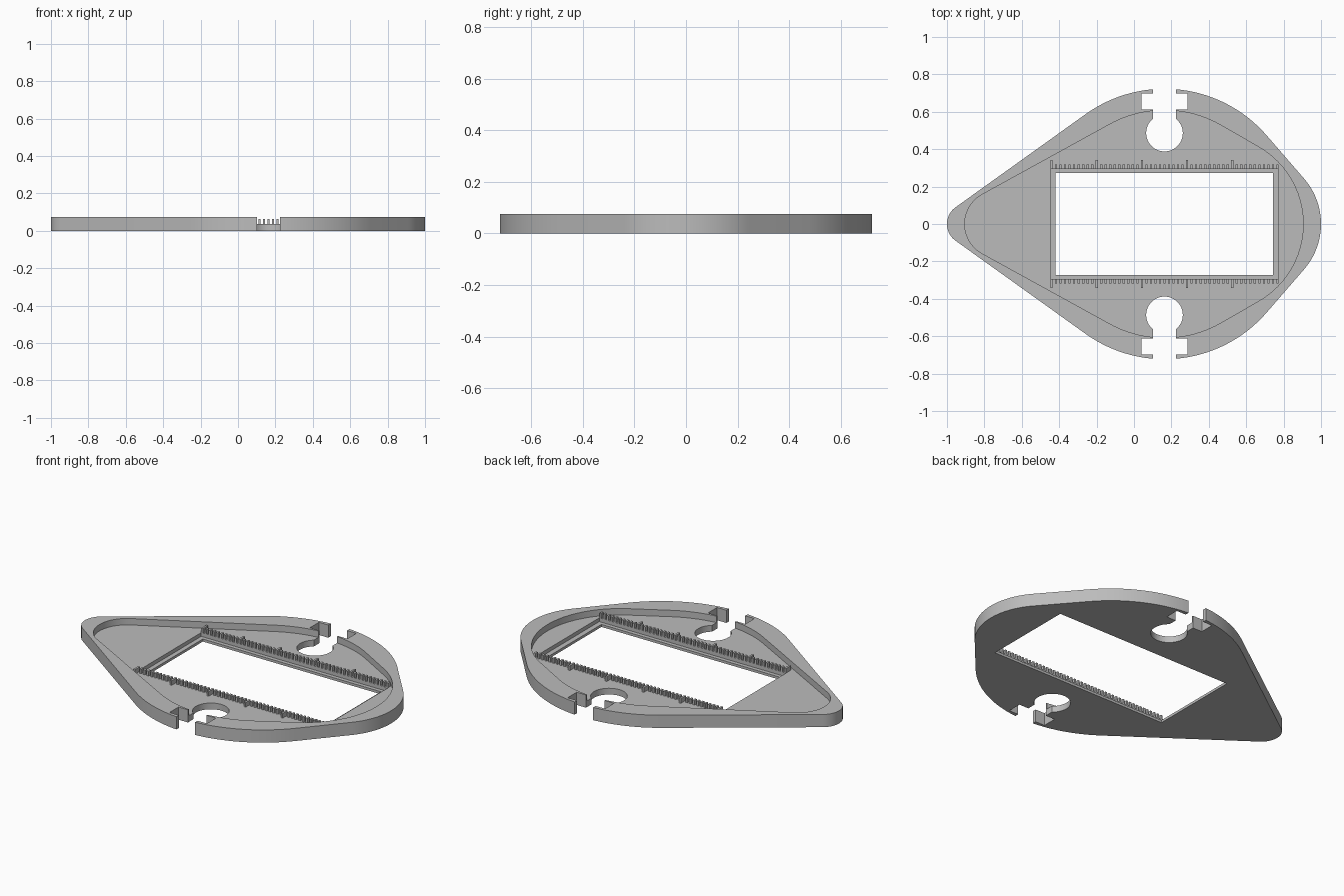
import bpy, bmesh
from math import acos, cos, sin, pi, radians

if "Cube" in bpy.data.objects:
    bpy.data.objects.remove(bpy.data.objects["Cube"])

RIM_TOP, FLOOR, LEDGE = 0.075, 0.037, 0.015
MID_X = 0.163          # centre of the broad middle and the keyholes

grey = bpy.data.materials.new("plain grey")
grey.use_nodes = True
grey.diffuse_color = (0.5, 0.5, 0.5, 1)
grey.node_tree.nodes["Principled BSDF"].inputs["Base Color"].default_value = (0.5, 0.5, 0.5, 1)


def make_object(name, bm):
    bmesh.ops.recalc_face_normals(bm, faces=bm.faces)
    mesh = bpy.data.meshes.new(name)
    bm.to_mesh(mesh)
    bm.free()
    mesh.materials.append(grey)
    obj = bpy.data.objects.new(name, mesh)
    bpy.context.collection.objects.link(obj)
    return obj


def prism(name, points, z0, z1):
    bm = bmesh.new()
    face = bm.faces.new([bm.verts.new((x, y, z0)) for x, y in points])
    new = bmesh.ops.extrude_face_region(bm, geom=[face])["geom"]
    top = [v for v in new if isinstance(v, bmesh.types.BMVert)]
    bmesh.ops.translate(bm, verts=top, vec=(0, 0, z1 - z0))
    return make_object(name, bm)


def rect(x0, x1, y0, y1):
    return [(x0, y0), (x1, y0), (x1, y1), (x0, y1)]


def arc(cx, cy, r, a0, a1, n):
    return [(cx + r * cos(a0 + (a1 - a0) * i / n), cy + r * sin(a0 + (a1 - a0) * i / n))
            for i in range(n + 1)]


def teardrop(left, right, r_left, r_mid, r_right):
    """Outline tangent to a small left, a large middle and a right circle."""
    cl, cr = left + r_left, right - r_right
    a = acos((r_mid - r_right) / (cr - MID_X))
    b = pi - acos((r_mid - r_left) / (MID_X - cl))
    return (arc(cr, 0, r_right, -a, a, 24) + arc(MID_X, 0, r_mid, a, b, 32)
            + arc(cl, 0, r_left, b, 2 * pi - b, 24)
            + arc(MID_X, 0, r_mid, -b, -a, 32))


def cut(target, points, z0, z1):
    cutter = prism("cutter", points, z0, z1)
    cutter.hide_render = True
    mod = target.modifiers.new("cut", 'BOOLEAN')
    mod.operation, mod.solver, mod.object = 'DIFFERENCE', 'EXACT', cutter
    bpy.context.view_layer.objects.active = target
    bpy.ops.object.modifier_apply(modifier=mod.name)
    bpy.data.objects.remove(cutter)


# Tray with raised rim
tray = prism("tray", teardrop(-1, 1, 0.11, 0.723, 0.37), 0, RIM_TOP)
cut(tray, teardrop(-0.905, 0.905, 0.18, 0.608, 0.475), FLOOR, 0.2)

# Window opening with a recessed ledge around it
cut(tray, rect(-0.447, 0.773, -0.295, 0.295), LEDGE, 0.2)
cut(tray, rect(-0.42, 0.743, -0.272, 0.272), -0.1, 0.2)

# Keyhole, neck and rim pocket on the front and back
for s in (-1, 1):
    cut(tray, arc(MID_X, s * 0.486, 0.098, 0, 2 * pi * 47 / 48, 47), -0.1, 0.2)
    cut(tray, rect(MID_X - 0.061, MID_X + 0.061, *sorted((s * 0.5, s * 0.9))), -0.1, 0.2)
    cut(tray, rect(MID_X - 0.122, MID_X + 0.122, *sorted((s * 0.613, s * 0.697))), -0.1, 0.2)

bpy.ops.object.select_all(action='DESELECT')
tray.select_set(True)
bpy.context.view_layer.objects.active = tray
bpy.ops.object.shade_smooth_by_angle(angle=radians(30))

# Comb of teeth along each long side, every tenth one longer
for name, s in (("front_comb", -1), ("back_comb", 1)):
    bm = bmesh.new()
    for i in range(51):
        x = -0.441 + i * 0.02416
        depth = 0.047 if i % 10 == 0 and i < 50 else 0.022
        box = bmesh.ops.create_cube(bm, size=1)["verts"]
        bmesh.ops.scale(bm, verts=box, vec=(0.012, depth, 0.064 - FLOOR))
        bmesh.ops.translate(bm, verts=box,
                            vec=(x, s * (0.295 + depth / 2), (0.064 + FLOOR) / 2))
    make_object(name, bm)
